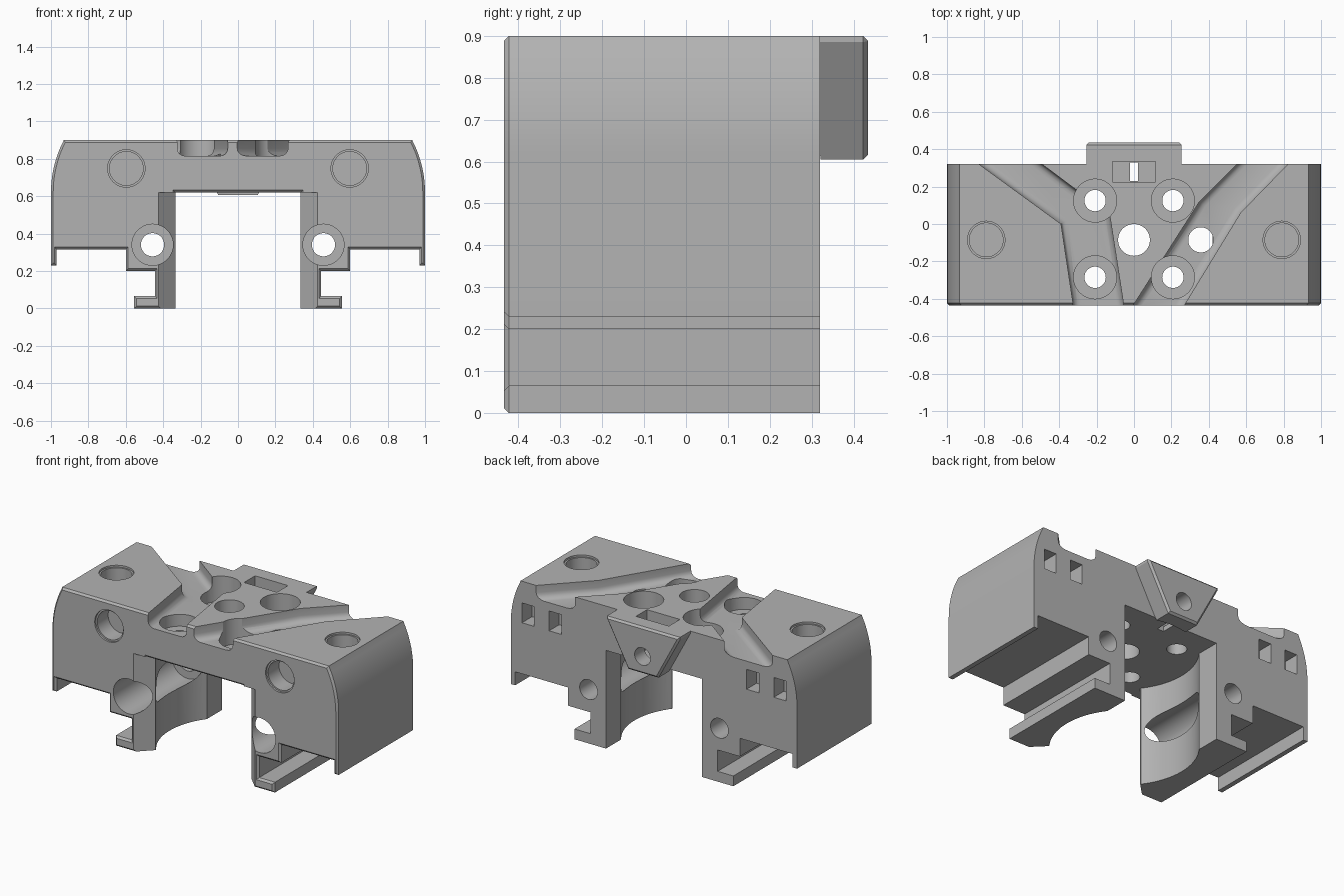
import bpy, bmesh
from math import sin, cos, pi, radians

cube = bpy.data.objects.get("Cube")
if cube:
    bpy.data.objects.remove(cube, do_unlink=True)

grey = bpy.data.materials.new("plain grey")
grey.use_nodes = True
colour = (0.45, 0.45, 0.45, 1)
grey.diffuse_color = colour
grey.node_tree.nodes["Principled BSDF"].inputs["Base Color"].default_value = colour

FRONT, BACK, TOP, CEILING = -0.435, 0.32, 0.9, 0.62


def prism(name, pts, axis, lo, hi, bevel=None, width=0.012, segments=1):
    """Extrude a flat outline along y or z, optionally bevelling one end cap."""
    bm = bmesh.new()
    place = (lambda p, t: (p[0], t, p[1])) if axis == "y" else (lambda p, t: (p[0], p[1], t))
    a = [bm.verts.new(place(p, lo)) for p in pts]
    b = [bm.verts.new(place(p, hi)) for p in pts]
    caps = {"lo": bm.faces.new(a), "hi": bm.faces.new(b)}
    for i in range(len(pts)):
        j = (i + 1) % len(pts)
        bm.faces.new((a[i], a[j], b[j], b[i]))
    bmesh.ops.recalc_face_normals(bm, faces=bm.faces[:])
    if bevel:
        bmesh.ops.bevel(bm, geom=list(caps[bevel].edges), offset=width, offset_type="OFFSET",
                        segments=segments, profile=0.5, affect="EDGES")
    mesh = bpy.data.meshes.new(name)
    bm.to_mesh(mesh)
    bm.free()
    obj = bpy.data.objects.new(name, mesh)
    bpy.context.collection.objects.link(obj)
    mesh.materials.append(grey)
    return obj


def circle(x, y, r, n=48):
    return [(x + r * cos(2 * pi * i / n), y + r * sin(2 * pi * i / n)) for i in range(n)]


def rect(x, y, w, h):
    return [(x - w / 2, y - h / 2), (x + w / 2, y - h / 2), (x + w / 2, y + h / 2), (x - w / 2, y + h / 2)]


def combine(tool, operation="DIFFERENCE"):
    """Apply a boolean to the body and discard the tool."""
    tool.hide_render = True
    bpy.context.view_layer.objects.active = body
    mod = body.modifiers.new("boolean", "BOOLEAN")
    mod.operation, mod.object, mod.solver = operation, tool, "EXACT"
    bpy.ops.object.modifier_apply(modifier=mod.name)
    bpy.data.objects.remove(tool, do_unlink=True)


def cut(pts, axis, lo, hi, **bevel):
    combine(prism("cutter", pts, axis, lo, hi, **bevel))


# Body: a bridge outline with rounded shoulders, side lips and feet
arc = [(0.4 + 0.6 * cos(radians(a)), CEILING + 0.6 * sin(radians(a))) for a in range(0, 28, 3)]
half = [(0.335, CEILING), (0.335, 0), (0.555, 0), (0.555, 0.065), (0.445, 0.065), (0.445, 0.2),
        (0.6, 0.2), (0.6, 0.315), (0.97, 0.315), (0.97, 0.23), (1, 0.23)] + arc + [(0.932, TOP)]
outline = half + [(-x, z) for x, z in reversed(half)]
body = prism("carriage_body", outline, "y", FRONT, BACK, bevel="lo")

# Tapered boss on the back
boss = [(-0.255, TOP), (-0.255, 0.885), (-0.105, 0.605), (0.105, 0.605), (0.255, 0.885), (0.255, TOP)]
combine(prism("boss", boss, "y", BACK - 0.003, 0.435, bevel="hi"), "UNION")

# Round bay between the legs, with slanted front corners
cut(circle(0, -0.085, 0.42, 96), "z", -0.1, CEILING)
cut([(-0.44, -0.45), (0.44, -0.45), (0.3, -0.31), (-0.3, -0.31)], "z", -0.1, CEILING)

# Bent channels across the top, filleted at the floor
left_run = [(-0.98, 0.43), (-0.39, 0), (-0.31, -0.53), (-0.04, -0.53), (-0.13, 0.05), (-0.64, 0.43)]
right_run = [(0.66, 0.43), (0.35, 0.12), (-0.065, -0.53), (0.21, -0.53), (0.57, 0.06), (0.93, 0.43)]
for run in (left_run, right_run):
    cut(run, "z", 0.815, 1, bevel="lo", width=0.04, segments=4)

for s in (-1, 1):
    # Screw holes with counterbores
    for y in (0.125, -0.285):
        cut(circle(s * 0.208, y, 0.115), "z", 0.74, 1)
        cut(circle(s * 0.208, y, 0.057), "z", 0.5, 1)
    # Blind round pockets on the top and front, with a stepped rim
    for r, depth in ((0.1, 0.012), (0.09, 0.12)):
        cut(circle(s * 0.79, -0.085, r), "z", TOP - depth, 1)
        cut(circle(s * 0.597, 0.748, r), "y", -0.6, FRONT + depth)
    # Long bores through the legs
    cut(circle(s * 0.457, 0.34, 0.11), "y", -0.6, 0.15)
    cut(circle(s * 0.457, 0.34, 0.062), "y", -0.6, 0.6)
    # Rectangular windows in the back
    for x in (0.69, 0.88):
        cut(rect(s * x, 0.7, 0.085, 0.125), "y", BACK - 0.1, 0.6)

# Middle and side through holes
cut(circle(0, -0.085, 0.085), "z", 0.5, 1)
cut(circle(0.357, -0.085, 0.067), "z", 0.5, 1)

# Nut slot with a narrow slit below, and the boss screw hole
cut(rect(0, 0.28, 0.23, 0.11), "z", 0.65, 1)
cut(rect(0, 0.28, 0.045, 0.1), "z", 0.5, 0.8)
cut(circle(0, 0.715, 0.055), "y", 0.2, 0.6)

# Smooth the curved walls and keep the edges crisp
bpy.ops.object.select_all(action="DESELECT")
body.select_set(True)
bpy.context.view_layer.objects.active = body
bpy.ops.object.shade_smooth_by_angle(angle=radians(25))
